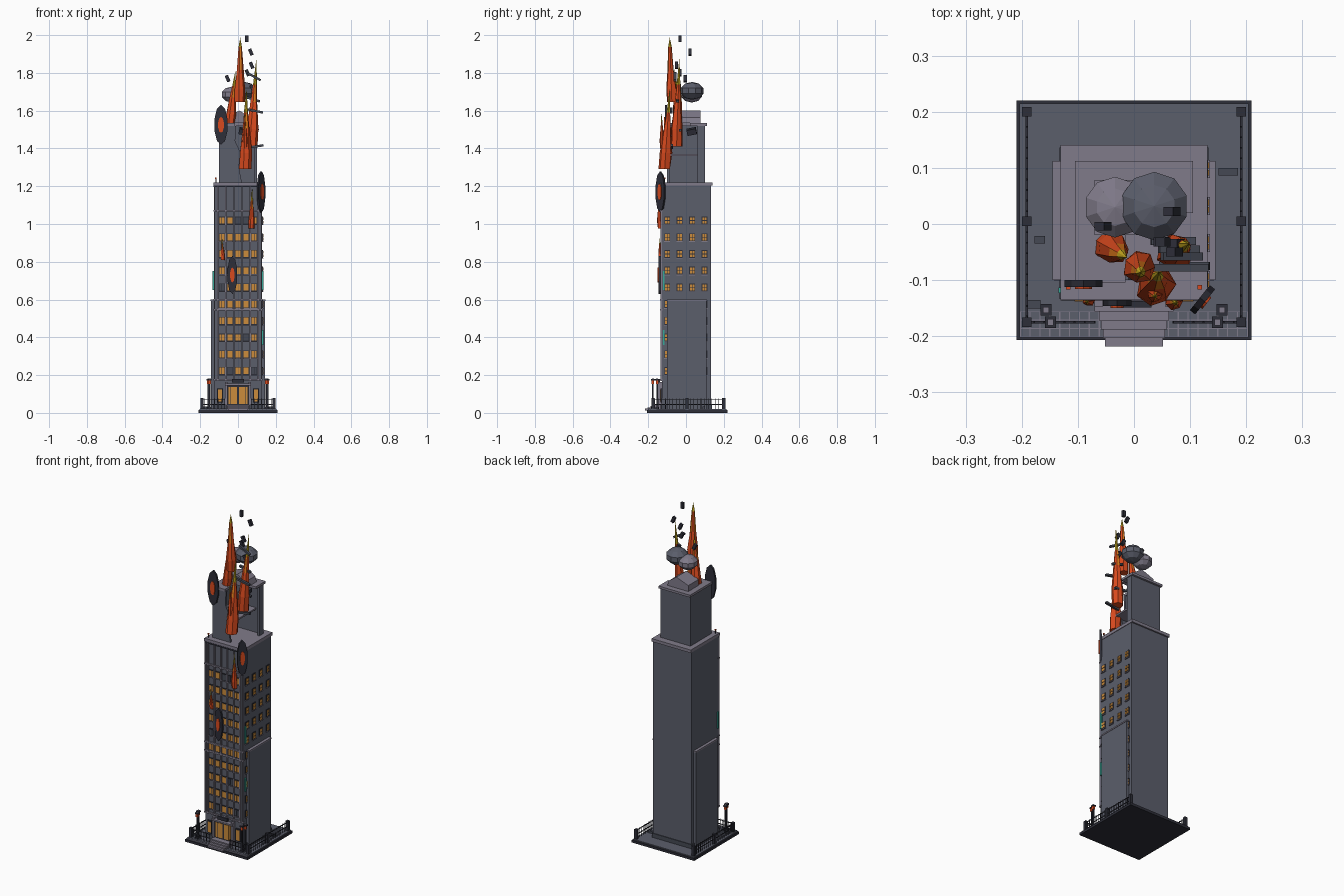
import bpy, bmesh, math, random
from mathutils import Vector, Matrix, Euler

random.seed(4)
if "Cube" in bpy.data.objects:
    bpy.data.objects.remove(bpy.data.objects["Cube"])


def material(name, hexa):
    rgb = [int(hexa[i:i + 2], 16) / 255 for i in (0, 2, 4)]
    col = [c / 12.92 if c < 0.04 else ((c + 0.055) / 1.055) ** 2.4 for c in rgb] + [1]
    m = bpy.data.materials.new(name)
    m.use_nodes = True
    m.diffuse_color = col
    m.node_tree.nodes["Principled BSDF"].inputs["Base Color"].default_value = col
    return m


SLATE = material("slate stone", "5b5e6b")
PALE = material("pale stone", "807b8a")
DARK = material("dark iron", "2d2e38")
STEEL = material("steel grey", "454954")
AMBER = material("lit amber", "cc8c3c")
RED = material("flame red", "d94a1e")
ORANGE = material("flame orange", "e07a1c")
YELLOW = material("flame yellow", "d2b422")
TEAL = material("teal glow", "35a898")


class Part:
    """Collects simple solids into one named object."""

    def __init__(self, name, *mats):
        self.name, self.mats, self.bm = name, mats, bmesh.new()

    def box(self, center, size, rot=(0, 0, 0), mat=0):
        mx = Matrix.Translation(center) @ Euler(rot).to_matrix().to_4x4() @ Matrix.Diagonal((*size, 1))
        verts = bmesh.ops.create_cube(self.bm, size=1, matrix=mx)["verts"]
        for f in {f for v in verts for f in v.link_faces}:
            f.material_index = mat
        return self

    def span(self, x, y, z, mat=0):
        lo, hi = zip(x, y, z)
        return self.box([(a + b) / 2 for a, b in zip(lo, hi)], [b - a for a, b in zip(lo, hi)], mat=mat)

    def prism(self, outline, depth):
        """Outline in x and z, pushed along y."""
        face = self.bm.faces.new([self.bm.verts.new((x, depth[0], z)) for x, z in outline])
        out = bmesh.ops.extrude_face_region(self.bm, geom=[face])["geom"]
        bmesh.ops.translate(self.bm, vec=(0, depth[1] - depth[0], 0),
                            verts=[v for v in out if isinstance(v, bmesh.types.BMVert)])
        return self

    def disc(self, center, rx, rz, thick, turn=0, mat=0):
        mx = (Matrix.Translation(center) @ Matrix.Rotation(turn, 4, 'Z')
              @ Matrix.Diagonal((rx, thick, rz, 1)) @ Matrix.Rotation(math.pi / 2, 4, 'X'))
        verts = bmesh.ops.create_cone(self.bm, cap_ends=True, segments=10, radius1=1, radius2=1,
                                      depth=1, matrix=mx)["verts"]
        for f in {f for v in verts for f in v.link_faces}:
            f.material_index = mat
        return self

    def done(self):
        bmesh.ops.recalc_face_normals(self.bm, faces=self.bm.faces)
        me = bpy.data.meshes.new(self.name)
        self.bm.to_mesh(me)
        self.bm.free()
        for m in self.mats:
            me.materials.append(m)
        ob = bpy.data.objects.new(self.name, me)
        bpy.context.collection.objects.link(ob)
        return ob


def flame(name, base, tip, radius, yellow_from=0.7):
    """Faceted tongue of fire, coloured by height."""
    p, base, tip, sides = Part(name, RED, ORANGE, YELLOW), Vector(base), Vector(tip), 7
    levels = [(0, 0.95), (0.2, 1), (0.5, 0.6), (yellow_from, 0.32)]
    rings = []
    for t, r in levels:
        mid = base.lerp(tip, t)
        rings.append([p.bm.verts.new(mid + radius * r * random.uniform(0.85, 1.1) * Vector(
            (math.cos(k * math.tau / sides), math.sin(k * math.tau / sides), 0))) for k in range(sides)])
    top = p.bm.verts.new(tip)
    p.bm.faces.new(rings[0])
    for k in range(sides):
        n = (k + 1) % sides
        for i in range(len(rings) - 1):
            f = p.bm.faces.new((rings[i][k], rings[i][n], rings[i + 1][n], rings[i + 1][k]))
            f.material_index = 1 if i == 2 and k % 2 else 0
        p.bm.faces.new((rings[-1][k], rings[-1][n], top)).material_index = 2
    return p.done()


# Ground slab, pavement and entrance steps
Part("base_border", DARK).span((-.209, .209), (-.207, .22), (0, .014)).done()
Part("base_yard", SLATE).span((-.204, .204), (-.202, .215), (.014, .02)).done()
paving = Part("front_paving", PALE, SLATE).span((-.203, .203), (-.202, -.156), (.018, .021))
for i in range(23):
    for j in range(3):
        paving.box((-.194 + i * .0176, -.194 + j * .0152, .0215), (.0155, .0132, .002), mat=1)
paving.done()
steps = Part("entrance_steps", PALE)
for i in range(4):
    w = .052 + i * .0033
    steps.span((-w, w), (-.218 + i * .015, -.13), (.012, .022 + i * .007))
steps.done()

# Main block, side wings and cornice
Part("main_block", SLATE).span((-.128, .128), (-.128, .132), (.02, 1.205)).done()
Part("plinth", STEEL).span((-.133, .133), (-.134, .136), (.02, .045)).done()
cornice = Part("main_cornice", PALE).span((-.131, .131), (-.135, .141), (1.203, 1.221))
cornice.done()
Part("cornice_shadow_band", DARK).span((-.129, .129), (-.1365, -.12), (1.195, 1.204)).done()
for side, tag in ((-1, "right"), (1, "left")):
    Part(tag + "_wing", SLATE).box((side * .13, .004, .307), (.026, .21, .575)).done()
    Part(tag + "_wing_cap", PALE).box((side * .131, .006, .597), (.029, .212, .008)).done()

# Front piers and ledges
piers = Part("front_piers", PALE)
for x in (-.124, -.107, -.064, -.021, .021, .064, .107, .124):
    piers.box((x, -.13, .685), (.007, .012, 1.03))
piers.done()
ledge = Part("front_ledges", PALE)
for z in (.175, .547, .6, 1.07):
    ledge.box((0, -.13, z), (.262, .013, .008))
ledge.done()

# Windows: frame, two panes and a sill each
win = Part("windows", DARK, AMBER, PALE, STEEL)
for row in range(10):
    z = .222 + row * .0885
    for col in range(5):
        x = (col - 2) * .0427
        lit = 3 if random.random() < .12 else 1
        win.box((x, -.129, z), (.032, .006, .042))
        win.box((x, -.13, z - .023), (.034, .012, .004), mat=2)
        for s in (-1, 1):
            win.box((x + s * .0072, -.131, z), (.0125, .006, .034), mat=lit)
    for col in range(4):
        y = -.1 + col * .066
        win.box((.129, y, z), (.006, .03, .042))
        win.box((.13, y, z - .023), (.01, .032, .004), mat=2)
        for s in (-1, 1):
            for t in (-1, 1):
                win.box((.131, y + s * .0066, z + t * .009), (.006, .0105, .0145), mat=1)
win.done()

# Entrance: surround, doors and canopy panel
door = Part("entrance", DARK, AMBER, PALE)
door.box((0, -.133, .098), (.11, .014, .11))
for s in (-1, 1):
    door.box((s * .021, -.139, .092), (.032, .006, .088), mat=1)
    door.box((s * .046, -.139, .092), (.01, .006, .088), mat=1)
    door.box((s * .063, -.137, .103), (.014, .022, .12), mat=2)
    door.box((s * .095, -.132, .092), (.03, .008, .075))
    door.box((s * .095, -.135, .092), (.022, .006, .062), mat=1)
door.box((0, -.141, .15), (.14, .03, .009), mat=2)
door.box((0, -.143, .17), (.062, .012, .02))
door.done()

# Teal strips near the front corners
glow = Part("teal_strips", TEAL)
glow.box((.131, -.118, .7), (.008, .01, .1)).box((.131, -.118, .4), (.008, .01, .08))
glow.box((-.131, -.118, .7), (.008, .01, .1)).done()

# Roof corner beacons and vents
beacon = Part("roof_beacons", DARK, RED)
for s in (-1, 1):
    beacon.box((s * .117, -.113, 1.23), (.004, .004, .02)).box((s * .117, -.113, 1.243), (.008, .008, .007), mat=1)
beacon.done()

# Broken upper tower: hollow shell open toward the left front
low, high = 1.22, 1.52
tower = Part("upper_tower", SLATE)
tower.span((-.1, .1), (.088, .1), (low, high)).span((-.1, -.088), (-.1, .1), (low, high))
tower.prism([(-.1, low), (.02, low), (.005, 1.3), (.012, 1.38), (-.015, 1.44), (-.01, high), (-.1, high)],
            (-.1, -.088))
tower.span((.088, .1), (.06, .1), (low, high)).done()
roof = Part("upper_roof", PALE)
roof.span((-.105, .105), (.02, .112), (high, 1.534)).span((-.105, -.015), (-.104, .02), (high, 1.534)).done()
Part("upper_floor", PALE).span((-.088, .06), (-.088, .088), (1.36, 1.37)).done()
Part("broken_cap", PALE).prism([(-.07, 1.534), (.07, 1.534), (.06, 1.565), (.01, 1.6), (-.07, 1.57)],
                               (-.02, .078)).done()

# Flames on the tower and facade
flame("tall_flame", (.01, -.075, 1.645), (.012, -.086, 1.988), .03, .85)
flame("front_flame", (.037, -.113, 1.29), (.045, -.085, 1.72), .034)
flame("front_flame_tongue", (.037, -.125, 1.4), (.037, -.13, 1.6), .013)
flame("right_flame", (-.045, -.04, 1.52), (-.012, -.06, 1.82), .028)
flame("left_flame", (.07, -.05, 1.41), (.098, -.035, 1.88), .032)
flame("upper_wall_flame", (.07, -.135, .975), (.075, -.142, 1.19), .017)
flame("lower_wall_flame", (-.08, -.135, .81), (-.085, -.14, .93), .011)

# Scorched blast discs with glowing cores
for name, at, rx, rz, turn in (("tower_blast", (-.09, -.106, 1.525), .036, .106, 0),
                               ("wall_blast", (-.03, -.14, .73), .027, .1, 0),
                               ("corner_blast", (.122, -.135, 1.17), .03, .108, .9)):
    blast = Part(name, DARK, RED).disc(at, rx, rz, .012, turn)
    blast.disc(Vector(at) + Vector((math.sin(turn), -math.cos(turn), 0)) * .004, rx * .45, rz * .4, .012, turn, 1)
    blast.done()

# Smoke puffs
for name, mat, at, r, h in (("large_smoke", SLATE, (.036, .032, 1.705), .064, .047),
                            ("small_smoke", PALE, (-.034, .03, 1.685), .057, .042)):
    puff = Part(name, mat)
    bmesh.ops.create_uvsphere(puff.bm, u_segments=10, v_segments=5, radius=1,
                              matrix=Matrix.Translation(at) @ Matrix.Diagonal((r, r, h, 1)))
    puff.done()

# Bent beams and flying debris
beams = Part("torn_beams", STEEL)
for at, length, tilt in (((.085, -.058, 1.78), .08, .5), ((.083, -.078, 1.6), .1, .2),
                         ((.08, -.045, 1.66), .075, .3), ((.09, -.075, 1.41), .09, -.15),
                         ((.07, -.03, 1.5), .08, .1)):
    beams.box(at, (length, .014, .012), (0, tilt, 0))
beams.done()
debris = Part("flying_debris", DARK)
for at in ((.046, -.032, 1.981), (.068, .022, 1.91), (.072, -.05, 1.84), (-.055, -.004, 1.77),
           (.05, -.032, 1.8), (.075, -.035, 1.72)):
    turn = 0 if at[2] > 1.95 else .4
    debris.box(at, (.018, .016, .036), (0, -turn, 0))
debris.box((.03, .03, 1.49), (.05, .05, .03), (.2, .2, 0)).done()

# Ground rubble
rubble = Part("ground_rubble", STEEL)
rubble.box((.168, .093, .026), (.034, .013, .014)).box((-.168, -.028, .026), (.018, .013, .014))
rubble.box((-.178, -.143, .026), (.022, .015, .014)).done()

# Fence posts, rails and pickets
fence = Part("fence", DARK)
for s in (-1, 1):
    for y in (.2, .005, -.175):
        fence.box((s * .191, y, .048), (.017, .017, .06))
    for z in (.045, .07):
        fence.box((s * .191, .0125, z), (.004, .375, .004))
        fence.box((s * .13, -.175, z), (.122, .004, .004))
    for i in range(20):
        fence.box((s * .191, -.165 + i * .0188, .048), (.003, .003, .056))
    for i in range(7):
        fence.box((s * (.07 + i * .018), -.175, .048), (.003, .003, .056))
fence.done()

# Street lamps
lamps = Part("street_lamps", DARK, RED, PALE)
for s in (-1, 1):
    for x, y in ((.157, -.153), (.149, -.175)):
        lamps.box((s * x, y, .026), (.018, .018, .012)).box((s * x, y, .09), (.008, .008, .13))
        lamps.box((s * x, y, .163), (.013, .013, .018), mat=1)
        lamps.box((s * x, y, .176), (.02, .02, .007)).box((s * x, y, .181), (.011, .011, .004), mat=2)
lamps.done()
